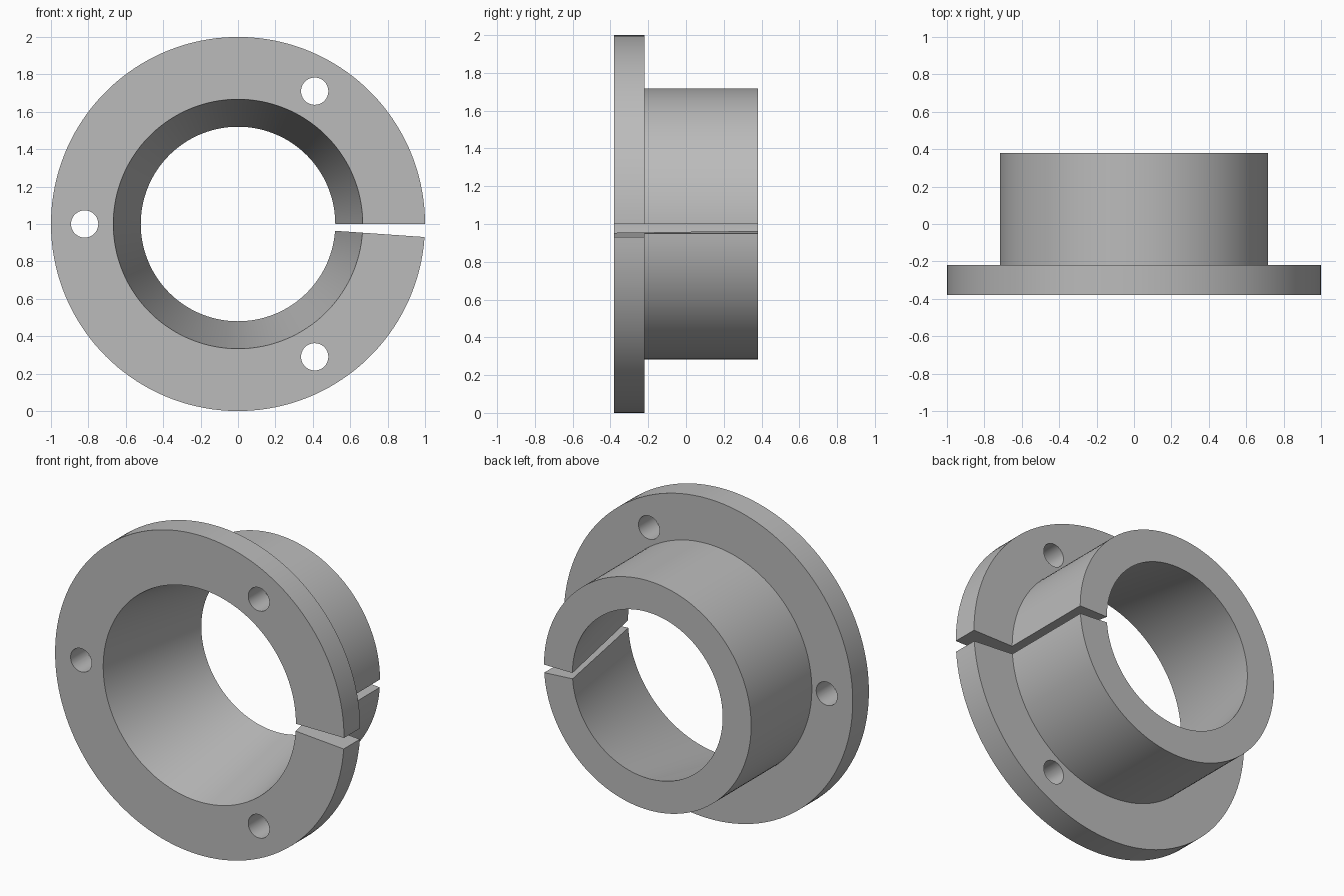
import bpy, bmesh
from math import cos, sin, radians, pi
from mathutils import Matrix

cube = bpy.data.objects.get("Cube")
if cube:
    bpy.data.objects.remove(cube, do_unlink=True)

metal = bpy.data.materials.new("plain grey metal")
metal.use_nodes = True
grey = (0.5, 0.5, 0.5, 1)
metal.diffuse_color = grey
metal.node_tree.nodes["Principled BSDF"].inputs["Base Color"].default_value = grey


def make_object(name, bm):
    bmesh.ops.recalc_face_normals(bm, faces=bm.faces)
    mesh = bpy.data.meshes.new(name)
    bm.to_mesh(mesh)
    bm.free()
    mesh.materials.append(metal)
    obj = bpy.data.objects.new(name, mesh)
    bpy.context.collection.objects.link(obj)
    return obj


# Flanged bushing: section (radius, y) swept around y, leaving a wedge-shaped slit
FRONT, STEP, BACK = -0.38, -0.22, 0.38
section = [(0.667, FRONT), (1, FRONT), (1, STEP),
           (0.717, STEP), (0.717, BACK), (0.52, BACK)]
SEGMENTS, SWEEP = 144, radians(356)
bm = bmesh.new()
rings = []
for i in range(SEGMENTS + 1):
    a = SWEEP * i / SEGMENTS
    rings.append([bm.verts.new((r * cos(a), y, 1 + r * sin(a))) for r, y in section])
for a, b in zip(rings, rings[1:]):
    for j in range(len(section)):
        k = (j + 1) % len(section)
        bm.faces.new((a[j], a[k], b[k], b[j]))
bm.faces.new(rings[0])
bm.faces.new(rings[-1][::-1])
bushing = make_object("split_flanged_bushing", bm)

# Three bolt holes through the flange
bm = bmesh.new()
for angle in (60, 180, 300):
    a = radians(angle)
    place = Matrix.Translation((0.82 * cos(a), (FRONT + STEP) / 2, 1 + 0.82 * sin(a)))
    bmesh.ops.create_cone(bm, cap_ends=True, segments=40, radius1=0.073, radius2=0.073,
                          depth=0.3, matrix=place @ Matrix.Rotation(pi / 2, 4, 'X'))
cutter = make_object("bolt_hole_cutter", bm)
cutter.hide_render = True

bpy.context.view_layer.objects.active = bushing
bushing.select_set(True)
cut = bushing.modifiers.new("bolt holes", 'BOOLEAN')
cut.operation = 'DIFFERENCE'
cut.solver = 'EXACT'
cut.object = cutter
bpy.ops.object.modifier_apply(modifier=cut.name)
bpy.data.objects.remove(cutter, do_unlink=True)

bpy.ops.object.shade_smooth_by_angle(angle=radians(30))
